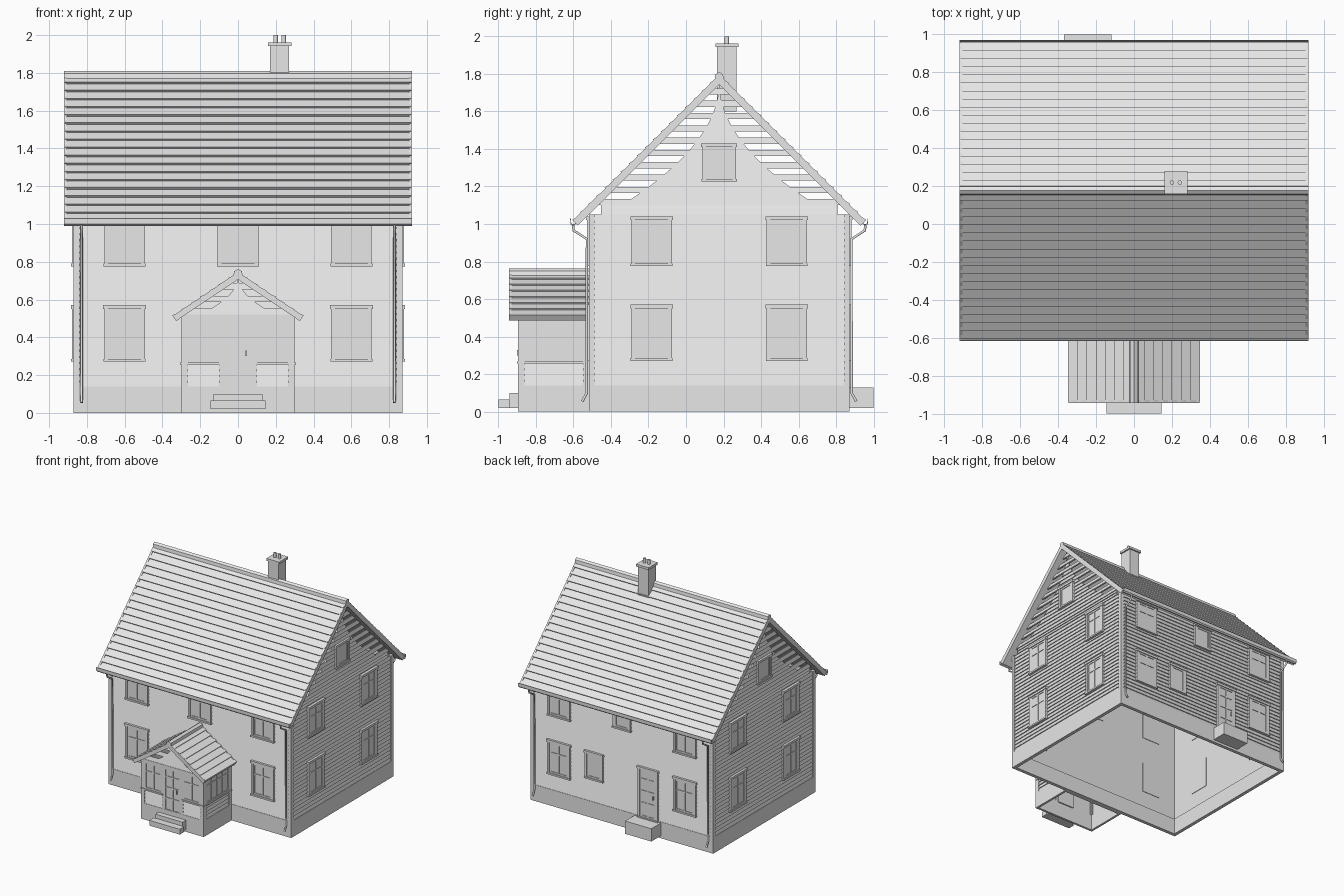
import bpy, bmesh, math
from mathutils import Matrix, Vector

if "Cube" in bpy.data.objects:
    bpy.data.objects.remove(bpy.data.objects["Cube"], do_unlink=True)

grey = bpy.data.materials.new("plain grey")
grey.use_nodes = True
grey.diffuse_color = (0.8, 0.8, 0.8, 1)
grey.node_tree.nodes["Principled BSDF"].inputs["Base Color"].default_value = (0.8, 0.8, 0.8, 1)

CY = 0.177                      # centre line of the house in y
HX, HY = 0.87, 0.695            # half sizes of the house
PY, PHX, PHY = -0.705, 0.30, 0.19   # porch centre and half sizes
BASE, PITCH = 0.14, 0.032       # foundation height, siding board height


def finish(name, bm, turn=0, origin=(0, 0, 0)):
    """Turn a bmesh into a named object; turn is in quarter turns about z."""
    bmesh.ops.transform(bm, verts=bm.verts, matrix=Matrix.Translation(origin)
                        @ Matrix.Rotation(turn * math.pi / 2, 4, 'Z'))
    bmesh.ops.recalc_face_normals(bm, faces=bm.faces)
    mesh = bpy.data.meshes.new(name)
    bm.to_mesh(mesh)
    bm.free()
    mesh.materials.append(grey)
    ob = bpy.data.objects.new(name, mesh)
    bpy.context.collection.objects.link(ob)
    return ob


def box(bm, x0, x1, y0, y1, z0, z1):
    size = Matrix.Diagonal((x1 - x0, y1 - y0, z1 - z0, 1))
    mid = Matrix.Translation(((x0 + x1) / 2, (y0 + y1) / 2, (z0 + z1) / 2))
    bmesh.ops.create_cube(bm, size=1, matrix=mid @ size)


def prism(bm, pts, a, b, axis):
    """Extrude a (horizontal, z) outline from a to b along an axis."""
    put = (lambda h, z: (a, h, z)) if axis == 'x' else (lambda h, z: (h, a, z))
    face = bm.faces.new([bm.verts.new(put(h, z)) for h, z in pts])
    ext = bmesh.ops.extrude_face_region(bm, geom=[face])
    move = Vector((b - a, 0, 0)) if axis == 'x' else Vector((0, b - a, 0))
    bmesh.ops.translate(bm, vec=move, verts=[v for v in ext["geom"] if isinstance(v, bmesh.types.BMVert)])
    bm.faces.ensure_lookup_table()


def clapboard(bm, z0, z1, l0, r0, l1, r1, dist):
    """One tapered siding board on the wall facing local -y."""
    lo, hi, back = -dist + 0.003, -dist + 0.011, -dist + 0.018
    v = [bm.verts.new(p) for p in (
        (l0, lo, z0), (r0, lo, z0), (r1, hi, z1), (l1, hi, z1),
        (l0, back, z0), (r0, back, z0), (r1, back, z1), (l1, back, z1))]
    for f in ((0, 1, 2, 3), (4, 5, 6, 7), (0, 1, 5, 4), (1, 2, 6, 5), (2, 3, 7, 6), (3, 0, 4, 7)):
        bm.faces.new([v[i] for i in f])


def siding(bm, z0, z1, l, r, dist):
    n = round((z1 - z0) / PITCH)
    h = (z1 - z0) / n
    for i in range(n):
        clapboard(bm, z0 + i * h, z0 + (i + 1) * h, l, r, l, r, dist)


def gable(bm, z0, z1, half, dist, core):
    """Open slatted gable: every other board is full, the rest only fill the core."""
    n = round((z1 - z0) / PITCH)
    for i in range(n):
        a, b = i / n, min((i + 1) / n, 0.99)
        if i % 2 == 0:
            w0, w1 = half * (1 - a), half * (1 - b)
        else:
            w0, w1 = (min(core * (1 - t) ** 2, half * (1 - t)) for t in (a, b))
        clapboard(bm, z0 + a * (z1 - z0), z0 + b * (z1 - z0), -w0, w0, -w1, w1, dist)


def window(name, u, z0, z1, w, dist, turn, origin, cols=2, rails=(0.66,), trim=0.02, panel=None):
    """Window or door with casing, sill, sash bars and a pane through the wall."""
    bm = bmesh.new()
    l, r, out = u - w / 2, u + w / 2, -dist
    box(bm, l, r, out - 0.001, out + 0.022, z0, z1)
    if trim:
        for x in (l - trim, r):
            box(bm, x, x + trim, out - 0.009, out + 0.015, z0, z1)
        box(bm, l - trim - 0.006, r + trim + 0.006, out - 0.014, out + 0.015, z1, z1 + trim)
        box(bm, l - trim - 0.004, r + trim + 0.004, out - 0.014, out + 0.015, z0 - 0.014, z0)
    s = 0.014                                   # sash frame and bars
    for x in (l, r - s):
        box(bm, x, x + s, out - 0.006, out, z0, z1)
    for z in (z0, z1 - s):
        box(bm, l, r, out - 0.006, out, z, z + s)
    for i in range(1, cols):
        x = l + w * i / cols
        box(bm, x - 0.006, x + 0.006, out - 0.006, out, z0, z1)
    for k in rails:
        z = z0 + k * (z1 - z0)
        box(bm, l, r, out - 0.006, out, z - 0.005, z + 0.005)
    if panel:                                   # door handle side
        x = u + panel * (w / 2 - 0.025)
        box(bm, x - 0.004, x + 0.004, out - 0.014, out, z0 + 0.17, z0 + 0.20)
    finish(name, bm, turn, origin)


def base_ring(name, hx, hy, t, origin):
    bm = bmesh.new()
    for s in (-1, 1):
        box(bm, *sorted((s * hx, s * (hx - t))), -hy, hy, 0, BASE)
        box(bm, -hx + t, hx - t, *sorted((s * hy, s * (hy - t))), 0, BASE)
    finish(name, bm, 0, origin)


def roof(name, half, eave, ridge, rows, a, b, axis, origin, thick=0.03, lift=0.013):
    """Two slopes of overlapping courses, with flat verge boards and a ridge cap."""
    bm = bmesh.new()
    slope = Vector((-half, ridge - eave))
    norm = Vector((-slope.y, slope.x)).normalized() * -1
    start = Vector((half, eave))
    for s in (-1, 1):
        pts = [start - norm * thick]
        for i in range(rows):
            pts += [start + slope * (i / rows) + norm * lift, start + slope * ((i + 1) / rows)]
        pts.append(Vector((0, ridge - thick * slope.length / half)))
        prism(bm, [(s * p.x, p.y) for p in pts], a, b, axis)
        verge = [start - norm * thick, start + norm * lift * 0.6,
                 start + slope + norm * lift * 0.6, start + slope - norm * thick]
        for end in ((a - 0.004, a + 0.012), (b - 0.012, b + 0.004)):
            prism(bm, [(s * p.x, p.y) for p in verge], *end, axis)
    k = -slope.y / slope.x
    prism(bm, [(-0.026, ridge - 0.026 * k), (-0.02, ridge + 0.012), (0, ridge + 0.025),
               (0.02, ridge + 0.012), (0.026, ridge - 0.026 * k)], a - 0.004, b + 0.004, axis)
    finish(name, bm, 0, origin)


# House shell
centre = (0, CY, 0)
base_ring("foundation", HX, HY, 0.03, centre)
for name, turn, half, dist in (("front", 0, HX, HY), ("left", 1, HY, HX),
                               ("back", 2, HX, HY), ("right", 3, HY, HX)):
    bm = bmesh.new()
    siding(bm, BASE, 1.05, -half + 0.004, half - 0.004, dist)
    if turn % 2:
        siding(bm, 1.05, 1.10, -0.63, 0.63, dist)
        gable(bm, 1.10, 1.755, 0.65, dist, 0.52)
    for s in (-1, 1):                           # corner boards
        box(bm, *sorted((s * half, s * (half - 0.03))), -dist, -dist + 0.02, BASE, 1.05)
    finish(name + "_wall", bm, turn, centre)

# House windows and back door
LOW, HIGH = (0.285, 0.55), (0.79, 1.02)
for level, (z0, z1) in (("lower", LOW), ("upper", HIGH)):
    for side, s in (("a", -1), ("b", 1)):
        for wall, turn, u, d in (("front", 0, 0.60, HY), ("back", 2, 0.60, HY),
                                 ("left", 1, 0.36, HX), ("right", 3, 0.36, HX)):
            window(f"{wall}_{level}_window_{side}", s * u, z0, z1, 0.175, d, turn, centre)
window("front_middle_window", 0, *HIGH, 0.175, HY, 0, centre)
window("back_middle_window", 0, 0.85, 1.02, 0.13, HY, 2, centre, cols=1, rails=())
window("back_small_window", -0.265, 0.345, 0.55, 0.13, HY, 2, centre, cols=1, rails=())
window("back_door", 0.25, 0.14, 0.55, 0.15, HY, 2, centre, rails=(0.3, 0.55, 0.8), panel=1)
for wall, turn in (("left", 1), ("right", 3)):
    window(wall + "_attic_window", 0, 1.24, 1.41, 0.14, HX, turn, centre, cols=1, rails=())

# Main roof
roof("main_roof", 0.775, 1.012, 1.785, 18, -0.916, 0.916, 'x', centre)

# Gutters and downpipes
for name, s in (("front", -1), ("back", 1)):
    bm = bmesh.new()
    channel = [(0.762, 1.03), (0.765, 0.998), (0.782, 0.99), (0.793, 1.0), (0.794, 1.03),
               (0.79, 1.03), (0.788, 1.004), (0.78, 0.996), (0.769, 1.002), (0.766, 1.03)]
    prism(bm, [(s * h, z) for h, z in channel], -0.92, 0.92, 'x')
    finish(name + "_gutter", bm, 0, centre)
    for side, x in (("right", -0.828), ("left", 0.828)):
        curve = bpy.data.curves.new(f"{name}_{side}_downpipe", 'CURVE')
        curve.dimensions, curve.bevel_depth, curve.bevel_resolution = '3D', 0.008, 1
        curve.use_fill_caps = True
        line = curve.splines.new('POLY')
        path = [(0.78, 1.0), (0.775, 0.965), (0.705, 0.92), (0.705, 0.10), (0.73, 0.055)]
        line.points.add(len(path) - 1)
        for p, (h, z) in zip(line.points, path):
            p.co = (x, CY + s * h, z, 1)
        curve.materials.append(grey)
        ob = bpy.data.objects.new(curve.name, curve)
        bpy.context.collection.objects.link(ob)

# Chimney
bm = bmesh.new()
box(bm, 0.17, 0.27, 0.165, 0.268, 1.6, 1.95)
box(bm, 0.16, 0.282, 0.157, 0.28, 1.942, 1.962)
for x in (0.2, 0.242):
    bmesh.ops.create_cone(bm, cap_ends=True, segments=12, radius1=0.012, radius2=0.012, depth=0.05,
                          matrix=Matrix.Translation((x, 0.218, 1.975)))
finish("chimney", bm)

# Porch
pc = (0, PY, 0)
base_ring("porch_foundation", PHX, PHY, 0.02, pc)
for name, turn, half, dist in (("front", 0, PHX, PHY), ("left", 1, PHY, PHX), ("right", 3, PHY, PHX)):
    bm = bmesh.new()
    spans = ((-half + 0.004, -0.09), (0.09, half - 0.004)) if turn == 0 else ((-half + 0.004, half - 0.004),)
    for l, r in spans:
        siding(bm, BASE, 0.262, l, r, dist)
        box(bm, l, r, -dist - 0.006, -dist + 0.018, 0.256, 0.268)
    for s in (-1, 1):                           # posts
        box(bm, *sorted((s * half, s * (half - 0.035))), -dist, -dist + 0.025, BASE, 0.51)
    box(bm, -half, half, -dist, -dist + 0.02, 0.495, 0.52)
    if turn == 0:
        for s in (-1, 1):
            box(bm, *sorted((s * 0.10, s * 0.078)), -dist, -dist + 0.02, BASE, 0.5)
        gable(bm, 0.52, 0.72, 0.31, dist, 0.2)
    finish(f"porch_{name}_wall", bm, turn, pc)
for side, s in (("right", -1), ("left", 1)):
    window(f"porch_front_window_{side}", s * 0.182, 0.268, 0.5, 0.166, PHY - 0.008, 0, pc, trim=0)
    window(f"porch_{side}_window", 0, 0.268, 0.5, 0.31, PHX - 0.008, 1 if s > 0 else 3, pc, cols=4, trim=0)
window("porch_door", 0, 0.13, 0.5, 0.156, PHY - 0.008, 0, pc, rails=(0.3, 0.55, 0.8), trim=0, panel=0.8)
roof("porch_roof", 0.342, 0.508, 0.738, 7, -0.235, 0.20, 'y', pc, thick=0.026, lift=0.01)

# Steps
bm = bmesh.new()
box(bm, -0.145, 0.145, -1.0, -0.94, 0.02, 0.065)
box(bm, -0.13, 0.13, -0.94, -0.89, 0.02, 0.10)
finish("front_steps", bm)
bm = bmesh.new()
box(bm, -0.37, -0.12, CY + HY, 1.0, 0.02, 0.13)
finish("back_step", bm)
